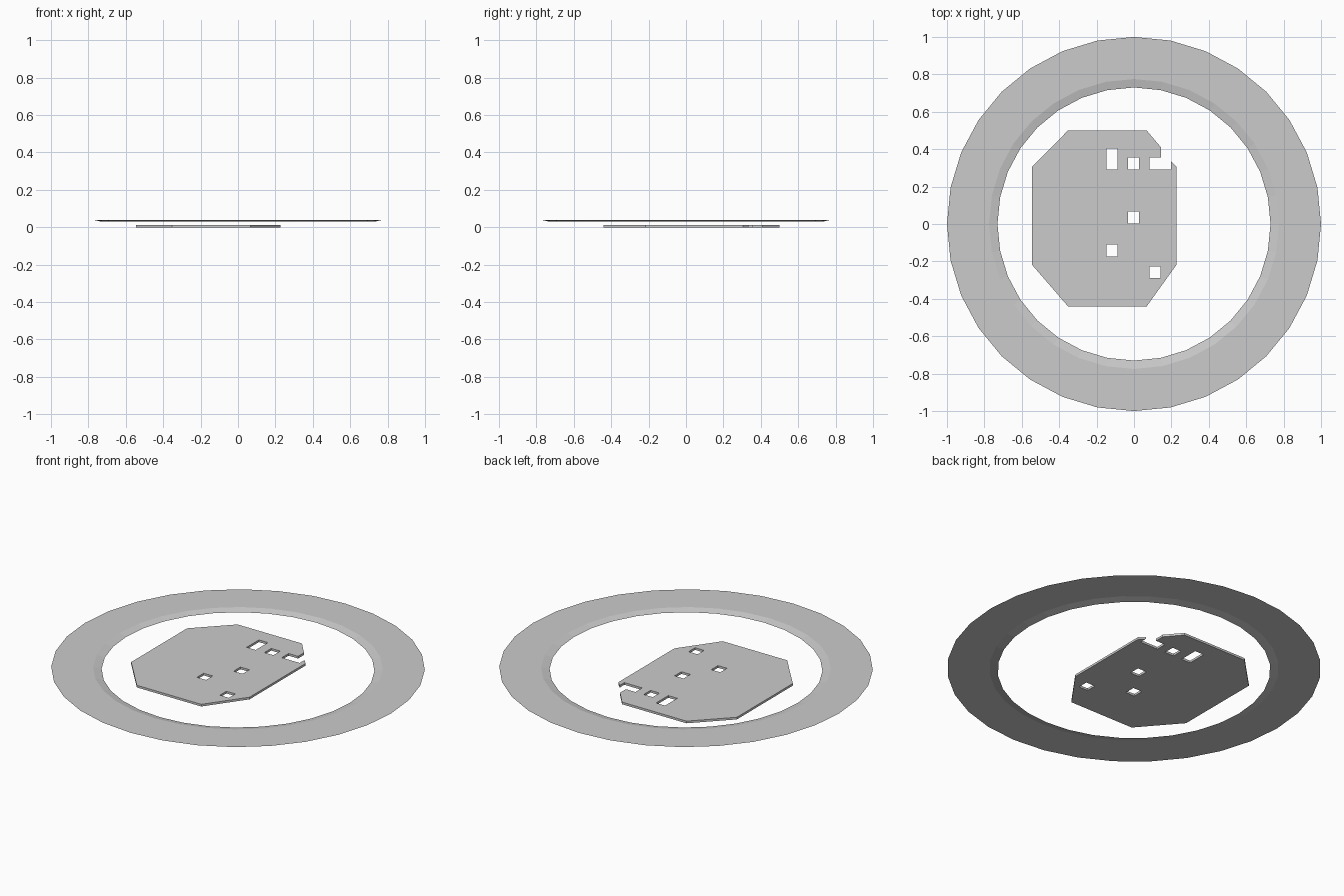
import bpy, bmesh, math

if "Cube" in bpy.data.objects:
    bpy.data.objects.remove(bpy.data.objects["Cube"])


def finish(bm, name):
    mesh = bpy.data.meshes.new(name)
    bm.to_mesh(mesh)
    bm.free()
    obj = bpy.data.objects.new(name, mesh)
    bpy.context.collection.objects.link(obj)
    return obj


def loop(bm, pts, z=0.0):
    vs = [bm.verts.new((x, y, z)) for x, y in pts]
    return [bm.edges.new((a, b)) for a, b in zip(vs, vs[1:] + vs[:1])]


def circle(r, n=32):
    return [(r * math.cos(i * math.tau / n), r * math.sin(i * math.tau / n)) for i in range(n)]


# Outer ring: flat sheet with a shallow lip turned down at the inner edge
bm = bmesh.new()
rings = [loop(bm, circle(r), z) for r, z in ((1.0, 0.04), (0.775, 0.04), (0.73, 0.03))]
for a, b in zip(rings, rings[1:]):
    bmesh.ops.bridge_loops(bm, edges=a + b)
bmesh.ops.recalc_face_normals(bm, faces=bm.faces)
if sum(f.normal.z for f in bm.faces) < 0:
    bmesh.ops.reverse_faces(bm, faces=bm.faces)
finish(bm, "outer_ring")

# Inner plate: chamfered outline with a notch and square holes
outline = [(-0.353, 0.50), (0.068, 0.50), (0.144, 0.41), (0.144, 0.355), (0.082, 0.355),
           (0.082, 0.291), (0.199, 0.291), (0.199, 0.335), (0.228, 0.305), (0.228, -0.217),
           (0.068, -0.44), (-0.353, -0.44), (-0.546, -0.217), (-0.546, 0.305)]
holes = [(-0.147, -0.088, 0.291, 0.405), (-0.031, 0.028, 0.291, 0.355), (-0.031, 0.028, 0.003, 0.067),
         (-0.147, -0.088, -0.173, -0.11), (0.083, 0.142, -0.288, -0.227)]
bm = bmesh.new()
edges = loop(bm, outline)
for x0, x1, y0, y1 in holes:
    edges += loop(bm, [(x0, y0), (x1, y0), (x1, y1), (x0, y1)])
bmesh.ops.triangle_fill(bm, edges=edges, use_beauty=True, use_dissolve=False)
ext = bmesh.ops.extrude_face_region(bm, geom=bm.faces[:], use_keep_orig=True)
bmesh.ops.translate(bm, vec=(0, 0, 0.013), verts=[v for v in ext["geom"] if isinstance(v, bmesh.types.BMVert)])
bmesh.ops.recalc_face_normals(bm, faces=bm.faces)
finish(bm, "inner_plate")
